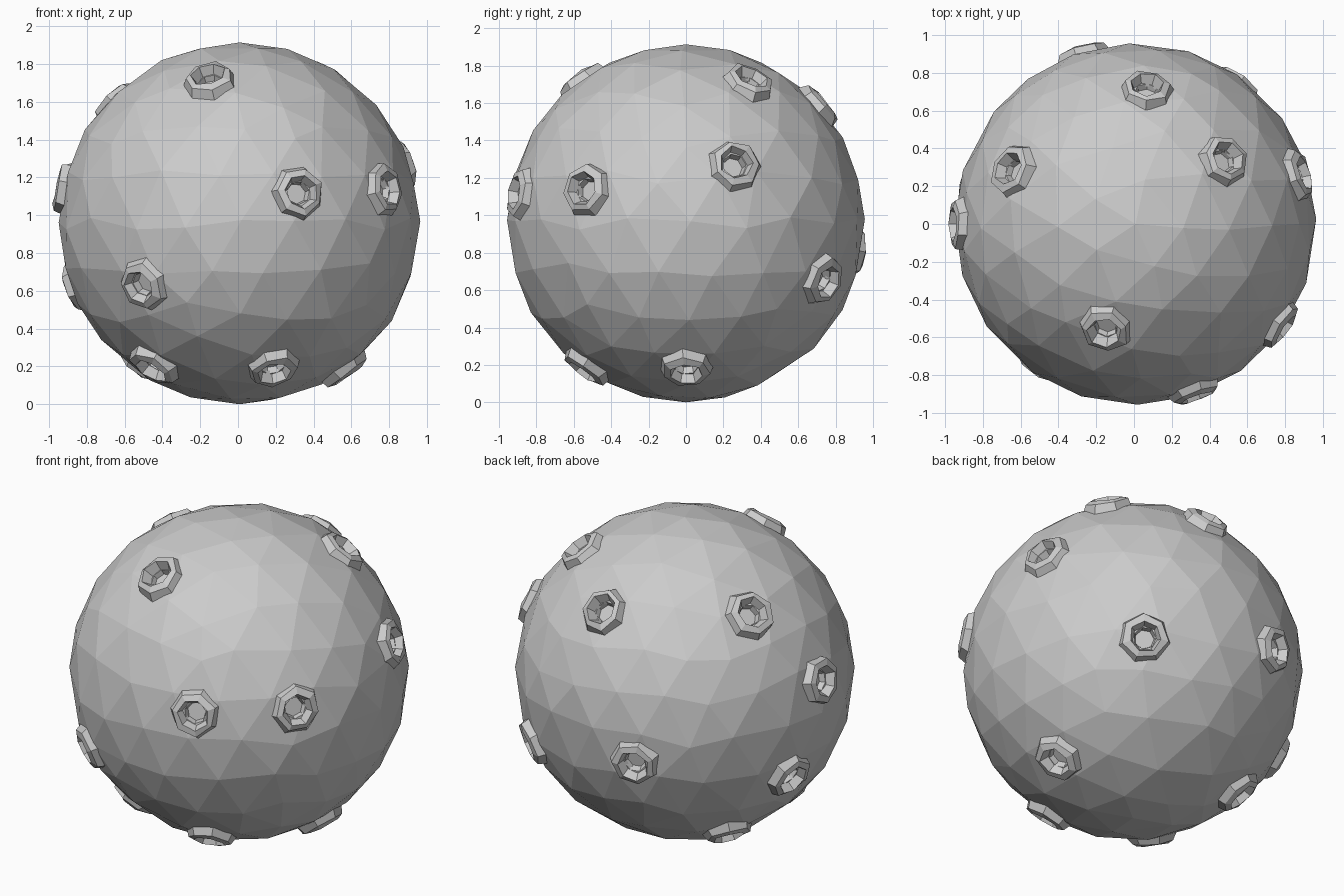
import bpy, bmesh, math, random
from mathutils import Vector

if "Cube" in bpy.data.objects:
    bpy.data.objects.remove(bpy.data.objects["Cube"])

random.seed(4)
R = 0.957
C = Vector((0.008, 0.0, R))
SIDES = 7

# Crater centres on the globe surface (x, y, z)
CRATERS = [
    (-0.15, -0.55, 1.71), (0.32, -0.88, 1.12), (0.78, -0.54, 1.14),
    (-0.51, -0.74, 0.63), (-0.45, -0.37, 0.20), (0.19, -0.54, 0.18),
    (0.56, 0.00, 0.18), (-0.94, 0.00, 1.15), (-0.87, 0.21, 0.61),
    (-0.65, 0.29, 1.60), (0.48, 0.34, 1.71), (0.90, 0.27, 1.28),
    (0.54, 0.74, 0.65), (-0.28, 0.92, 0.80), (0.07, 0.74, 1.61),
    (-0.50, 0.31, 0.22),
]


def add_object(name, bm):
    bmesh.ops.recalc_face_normals(bm, faces=bm.faces)
    mesh = bpy.data.meshes.new(name)
    bm.to_mesh(mesh)
    bm.free()
    obj = bpy.data.objects.new(name, mesh)
    bpy.context.collection.objects.link(obj)
    return obj


def revolve(bm, direction, profile, closed, jitter=0.0):
    """Rings of (radius, distance from globe centre) around a direction."""
    d = direction.normalized()
    u = d.orthogonal().normalized()
    w = d.cross(u)
    start = random.uniform(0, math.tau)
    rings = []
    for rad, dist in profile:
        ring = []
        for i in range(SIDES):
            a = start + math.tau * i / SIDES
            r = rad * (1 + random.uniform(-jitter, jitter))
            h = dist + random.uniform(-jitter, jitter) * 0.08
            ring.append(bm.verts.new(C + d * h + (u * math.cos(a) + w * math.sin(a)) * r))
        rings.append(ring)
    pairs = list(zip(rings, rings[1:]))
    if closed:
        pairs.append((rings[-1], rings[0]))
    for lo, hi in pairs:
        for i in range(SIDES):
            j = (i + 1) % SIDES
            bm.faces.new((lo[i], lo[j], hi[j], hi[i]))
    if not closed:
        bm.faces.new(rings[0])
        bm.faces.new(rings[-1])


# Faceted globe with slightly uneven facets
bm = bmesh.new()
bmesh.ops.create_icosphere(bm, subdivisions=3, radius=R)
for v in bm.verts:
    if abs(v.co.z) < R * 0.99:
        v.co += Vector([random.uniform(-0.035, 0.035) for _ in range(3)])
        v.co = v.co.normalized() * R
    v.co += C
globe = add_object("globe", bm)

# Pits sunk into the globe
bm = bmesh.new()
for c in CRATERS:
    revolve(bm, Vector(c) - C, [(0.055, 0.905), (0.088, 1.04)], False)
cutter = add_object("pit_cutter", bm)
cutter.hide_render = True
cutter.hide_viewport = True
mod = globe.modifiers.new("pits", 'BOOLEAN')
mod.operation = 'DIFFERENCE'
mod.solver = 'EXACT'
mod.object = cutter

# Raised crater rims
bm = bmesh.new()
for c in CRATERS:
    revolve(bm, Vector(c) - C,
            [(0.150, 0.920), (0.128, 0.978), (0.092, 0.990), (0.062, 0.925)],
            True, 0.07)
add_object("crater_rims", bm)
